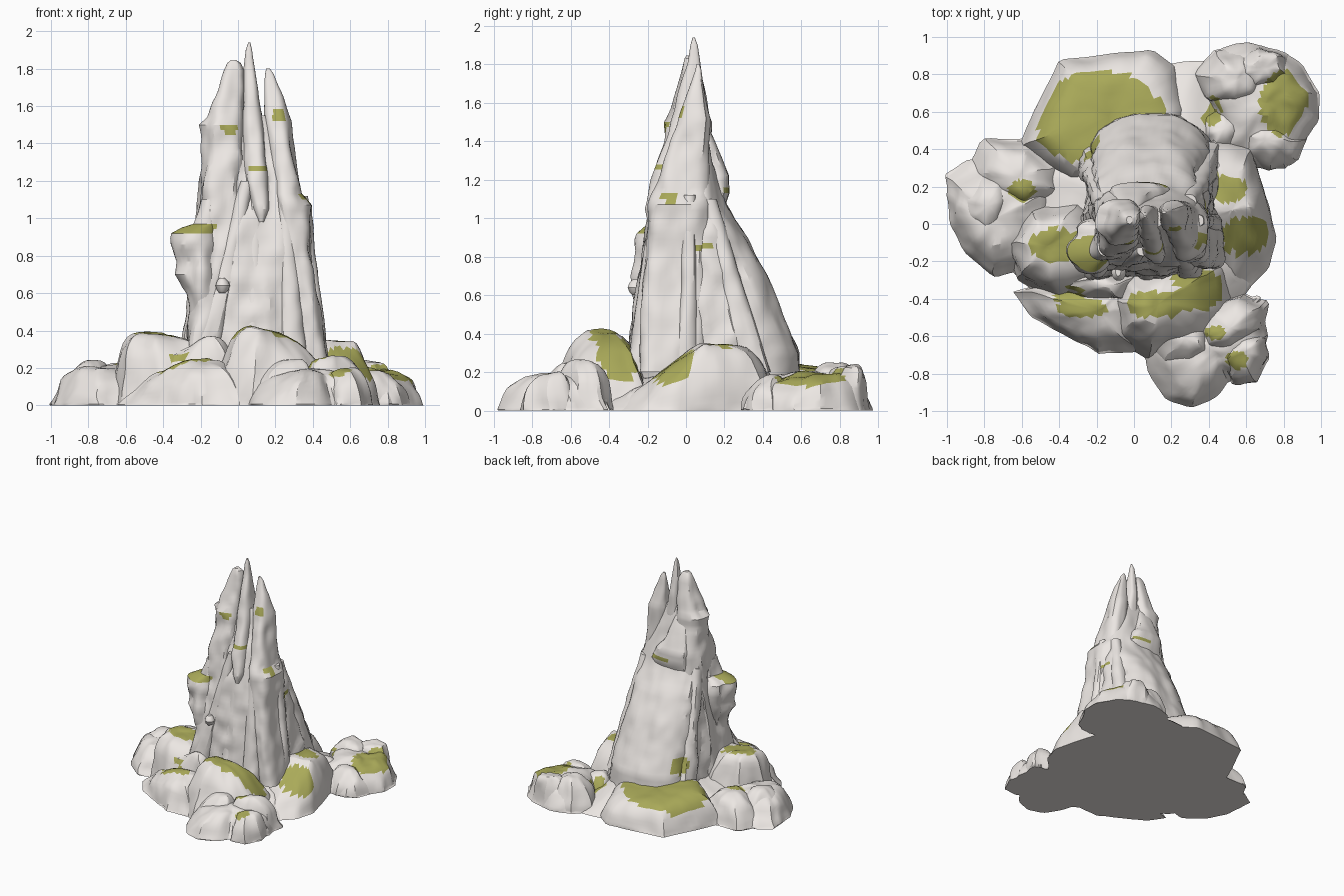
import bpy, bmesh, math
from mathutils import Vector, noise

stone = bpy.data.materials.new("stone")
stone.diffuse_color = (0.84, 0.80, 0.77, 1)
moss = bpy.data.materials.new("moss")
moss.diffuse_color = (0.40, 0.40, 0.10, 1)

# moss patches: centre x, y, z and half sizes
MOSS_LOW = [(-.2, .58, .25, .36, .26, .2), (-.42, -.11, .36, .14, .09, .12), (-.28, -.45, .22, .15, .05, .12),
            (-.36, -.38, .25, .09, .05, .15),
            (.12, -.43, .4, .22, .07, .1), (.36, -.33, .28, .19, .13, .14), (.6, -.06, .22, .14, .11, .18),
            (.5, .19, .34, .1, .08, .08), (.82, .64, .2, .15, .19, .1), (-.6, .18, .2, .07, .06, .12),
            (.55, -.73, .2, .06, .05, .1), (.43, -.58, .27, .06, .04, .1), (.42, .6, .17, .05, .08, .1)]
MOSS_HIGH = [(-.23, -.17, .945, .12, .12, .035), (-.05, -.12, 1.48, .05, .1, .025), (.12, -.18, 1.26, .07, .12, .02),
             (.22, -.05, 1.55, .05, .08, .025), (.1, .24, 1.15, .1, .09, .025), (.38, .1, .85, .08, .05, .02),
             (.34, -.08, 1.1, .06, .06, .025), (-.22, .4, .38, .06, .1, .07)]


def finish(name, rings, patches, min_up):
    """Skin a stack of equal rings, close both ends, paint moss."""
    bm = bmesh.new()
    rows = [[bm.verts.new(p) for p in r] for r in rings]
    n = len(rows[0])
    for a, b in zip(rows, rows[1:]):
        for i in range(n):
            j = (i + 1) % n
            bm.faces.new((a[i], a[j], b[j], b[i]))
    bm.faces.new(rows[0][::-1])
    bm.faces.new(rows[-1])
    bmesh.ops.recalc_face_normals(bm, faces=bm.faces)
    for f in bm.faces:
        c = f.calc_center_median()
        for x, y, z, rx, ry, rz in patches:
            d = ((c.x - x) / rx) ** 2 + ((c.y - y) / ry) ** 2 + ((c.z - z) / rz) ** 2
            if d < 1 and f.normal.z > min_up:
                f.material_index = 1
    me = bpy.data.meshes.new(name)
    bm.to_mesh(me)
    bm.free()
    me.materials.append(stone)
    me.materials.append(moss)
    ob = bpy.data.objects.new(name, me)
    bpy.context.collection.objects.link(ob)
    bpy.ops.object.select_all(action='DESELECT')
    ob.select_set(True)
    bpy.context.view_layer.objects.active = ob
    bpy.ops.object.shade_smooth_by_angle(angle=math.radians(28))
    return ob


def resample(pts, n):
    """Even points along a closed outline."""
    pts = [Vector(p) for p in pts]
    segs = list(zip(pts, pts[1:] + pts[:1]))
    total = sum((b - a).length for a, b in segs)
    out = []
    for k in range(n):
        d = total * k / n
        for a, b in segs:
            l = (b - a).length
            if d <= l:
                out.append(a.lerp(b, d / l))
                break
            d -= l
    return out


def rock(name, outline, peak, h, tilt=(0, 0), p=4, rough=.03, n=64, cap=1):
    """Boulder: the outline shrinks towards the peak while it rises."""
    c = Vector(peak)
    rings = []
    for s in (1, .99, .975, .95, .92, .88, .82, .75, .67, .57, .46, .34, .22, .11, .02):
        ring = []
        for q in resample(outline, n):
            v = c + (q - c) * s
            top = min(cap, h + tilt[0] * (v.x - c.x) + tilt[1] * (v.y - c.y))
            z = (1 - s ** p) * max(.04, top)
            w = noise.noise_vector(Vector((v.x * 5, v.y * 5, z * 5)))
            w += noise.noise_vector(Vector((v.x * 13, v.y * 13, z * 9))) * .45
            k = rough * (1 if z > 0 else .4)
            ring.append((v.x + w.x * k, v.y + w.y * k, max(0, z + w.z * rough * min(1, z * 10))))
        rings.append(ring)
    return finish(name, rings, MOSS_LOW, .35)


def lobe(name, x, y, rx, ry, h, p=3, turn=0):
    """Rounded lump on an oval plan."""
    pts = []
    for i in range(7):
        a = math.tau * i / 7 + x * 9
        u, v = 1.06 * rx * math.cos(a), 1.06 * ry * math.sin(a)
        pts.append((x + u * math.cos(turn) - v * math.sin(turn), y + u * math.sin(turn) + v * math.cos(turn)))
    return rock(name, pts, (x, y), h, p=p, n=36)


def spire(name, levels, rough=.035, n=40, power=2.8):
    """Column through levels (z, x0, x1, y0, y1), with upright flutes."""
    rows = []
    for a, b in zip(levels, levels[1:]):
        m = max(1, round((b[0] - a[0]) / .03))
        rows += [[u + (w - u) * k / m for u, w in zip(a, b)] for k in range(m)]
    rows.append(levels[-1])
    rings = []
    for z, x0, x1, y0, y1 in rows:
        ring = []
        rx, ry = (x1 - x0) / 2, (y1 - y0) / 2
        for i in range(n):
            a = math.tau * i / n
            ca, sa = math.cos(a), math.sin(a)
            r = (abs(ca) ** power + abs(sa) ** power) ** (-1 / power)
            v = Vector(((x0 + x1) / 2 + rx * r * ca, (y0 + y1) / 2 + ry * r * sa, z))
            f = noise.noise(Vector((v.x * 9, v.y * 9, z * 1.6)))
            g = noise.noise(Vector((v.x * 14, v.y * 14, z * 9)))
            calm = .4 if sa > .6 else 1
            k = min(rough, rx * .3, ry * .3) * (f * 1.1 + g * .6) * calm
            ring.append((v.x + ca * k, v.y + sa * k, z))
        rings.append(ring)
    return finish(name, rings, MOSS_HIGH, -.3)


# central tower and its back slope
spire("tower_body", [(0, -.27, .45, -.28, .6), (.3, -.26, .44, -.28, .585), (.5, -.25, .41, -.265, .5),
                     (.7, -.22, .38, -.24, .42), (.9, -.2, .36, -.21, .32), (1.0, -.19, .34, -.19, .25),
                     (1.07, -.18, .33, -.17, .21), (1.2, -.17, .3, -.14, .17), (1.35, -.14, .25, -.08, .13),
                     (1.55, -.05, .15, -.03, .08)], n=72)
spire("left_spire", [(.2, -.29, -.12, -.3, .1), (.65, -.25, -.06, -.26, .12), (1, -.21, .03, -.2, .17),
                     (1.2, -.2, .04, -.16, .18), (1.42, -.17, .04, -.1, .13), (1.5, -.185, .03, -.09, .13),
                     (1.54, -.15, .03, -.075, .12), (1.65, -.11, .03, -.045, .1), (1.79, -.075, .025, -.02, .07),
                     (1.83, -.06, .01, -.01, .05), (1.845, -.04, -.01, .0, .04)])
spire("middle_spire", [(.98, .11, .14, -.2, -.12), (1.05, .08, .17, -.22, -.05), (1.2, .03, .17, -.18, .05),
                       (1.28, .03, .16, -.15, .05), (1.45, .02, .15, -.09, .1), (1.65, .03, .11, -.04, .1),
                       (1.8, .035, .09, .01, .075), (1.9, .045, .075, .025, .06), (1.94, .055, .065, .035, .045)])
spire("right_spire", [(.2, .32, .49, -.25, .1), (.5, .3, .44, -.24, .1), (.8, .25, .395, -.21, .12),
                      (1.07, .2, .38, -.18, .12), (1.13, .18, .34, -.16, .12), (1.25, .17, .32, -.12, .12),
                      (1.4, .15, .29, -.08, .12), (1.52, .14, .27, -.04, .12), (1.68, .14, .22, .02, .09),
                      (1.77, .145, .19, .05, .08), (1.8, .15, .17, .055, .07)])
spire("left_ledge", [(.42, -.25, -.12, -.24, -.08), (.6, -.27, -.1, -.27, -.03), (.7, -.32, -.1, -.28, .0),
                     (.77, -.315, -.1, -.27, .02), (.86, -.345, -.1, -.28, .03), (.92, -.335, -.1, -.26, .02),
                     (.95, -.29, -.1, -.23, 0), (.97, -.23, -.1, -.2, 0), (1.1, -.2, -.1, -.17, 0)], power=2.3)
spire("back_ledge", [(1.06, -.12, .2, .05, .2), (1.13, -.12, .2, .05, .225), (1.22, -.13, .16, .05, .225),
                     (1.27, -.12, .12, .05, .2), (1.4, -.1, .06, .05, .15), (1.5, -.08, .03, .03, .1)])

# upright ribs on the front and sides
for i, (xa, ya, xb, yb, z1, w) in enumerate([(-.2, -.24, .05, -.13, 1.2, .07), (.07, -.25, .1, -.15, 1.1, .05),
                                             (.3, -.23, .25, -.13, 1.1, .07), (.43, .0, .34, .02, 1.12, .055),
                                             (.4, .36, .29, .12, 1.1, .07), (-.22, .34, -.16, .1, 1.1, .08)]):
    lv = []
    for t in (0, .3, .6, .85, 1):
        x, y, r = xa + (xb - xa) * t, ya + (yb - ya) * t, w * (1.15 - t * .6)
        lv.append((.2 + (z1 - .2) * t, x - r, x + r, y - r, y + r))
    spire("rib_%d" % i, lv, rough=.03, n=20, power=2.4)
spire("pebble", [(.6, -.1, -.07, -.28, -.23), (.615, -.115, -.055, -.295, -.23), (.64, -.125, -.045, -.305, -.22),
                 (.665, -.115, -.055, -.295, -.23), (.68, -.1, -.07, -.28, -.23)], n=14, power=2)

# ground stones under and behind the tower
rock("foot_mound", [(-.7, -.2), (-.6, .35), (-.3, .55), (.2, .86), (.38, .88), (.5, .7), (.65, .2), (.65, -.3),
                    (.45, -.55), (-.1, -.6), (-.5, -.4)], (0, 0), .18, p=4)
rock("back_slab", [(-.62, .42), (-.4, .88), (.1, .93), (.22, .84), (.31, .6), (.2, .3), (-.35, .2)],
     (-.12, .58), .24, tilt=(-.03, -.16), p=7, rough=.015)

# left cluster
rock("left_rock", [(-1, .28), (-.99, .02), (-.9, -.16), (-.74, -.28), (-.55, -.24), (-.4, .0), (-.38, .2),
                   (-.62, .3), (-.9, .34)], (-.74, .04), .21, p=3)
lobe("left_rock_back", -.62, .26, .27, .2, .22, turn=-.3)
lobe("left_rock_top", -.78, .1, .17, .22, .235, p=2.4)

# front left shoulder stones
rock("shoulder_rock", [(-.68, -.1), (-.62, -.3), (-.4, -.4), (-.1, -.36), (-.05, -.1), (-.3, .12), (-.55, .1)],
     (-.46, -.12), .395, tilt=(-.1, 0), p=4.5, rough=.022)
rock("front_left_rock", [(-.64, -.36), (-.55, -.5), (-.18, -.7), (.02, -.68), (.1, -.5), (0, -.3), (-.4, -.28)],
     (-.2, -.45), .25, tilt=(.12, .1), p=2.6)
rock("front_left_ridge", [(-.62, -.3), (-.35, -.42), (0, -.45), (.1, -.25), (-.2, -.2), (-.5, -.24)],
     (-.15, -.32), .35, tilt=(.1, 0), p=2.2)

# front centre and right stones
rock("front_rock", [(-.16, -.42), (-.1, -.62), (.08, -.73), (.35, -.68), (.55, -.5), (.52, -.2), (.2, -.15),
                    (-.1, -.25)], (.14, -.42), .415, tilt=(-.15, 0), p=2.7, rough=.022)
rock("right_rock", [(.38, -.25), (.55, -.4), (.72, -.24), (.765, -.08), (.71, .12), (.63, .42), (.4, .5), (.3, .1)],
     (.53, .08), .35, tilt=(-.12, .7), p=5, cap=.345, rough=.02)

# front right cluster
rock("front_right_rock", [(.1, -.82), (.17, -.94), (.3, -.98), (.45, -.92), (.5, -.84), (.64, -.82), (.72, -.6),
                          (.67, -.37), (.5, -.42), (.2, -.5), (.02, -.62)], (.42, -.66), .19, p=3.6)
lobe("front_right_lump_a", .26, -.62, .2, .19, .25, p=2.4)
lobe("front_right_lump_b", .5, -.54, .24, .14, .26, p=2.4, turn=.5)
lobe("front_right_lump_c", .58, -.7, .14, .16, .2)

# back right cluster
rock("back_right_rock", [(.45, .36), (.6, .3), (.8, .3), (.9, .42), (.99, .56), (1, .7), (.9, .86), (.78, .93),
                         (.6, .97), (.45, .94), (.33, .8), (.4, .6)], (.7, .64), .195, tilt=(-.05, .07), p=6)
lobe("back_right_lump_a", .53, .78, .2, .17, .24, p=4)
lobe("back_right_lump_b", .68, .83, .18, .12, .25, p=4)
lobe("back_right_lump_c", .72, .43, .2, .13, .2)
lobe("back_right_lump_d", .47, .5, .14, .15, .18)
